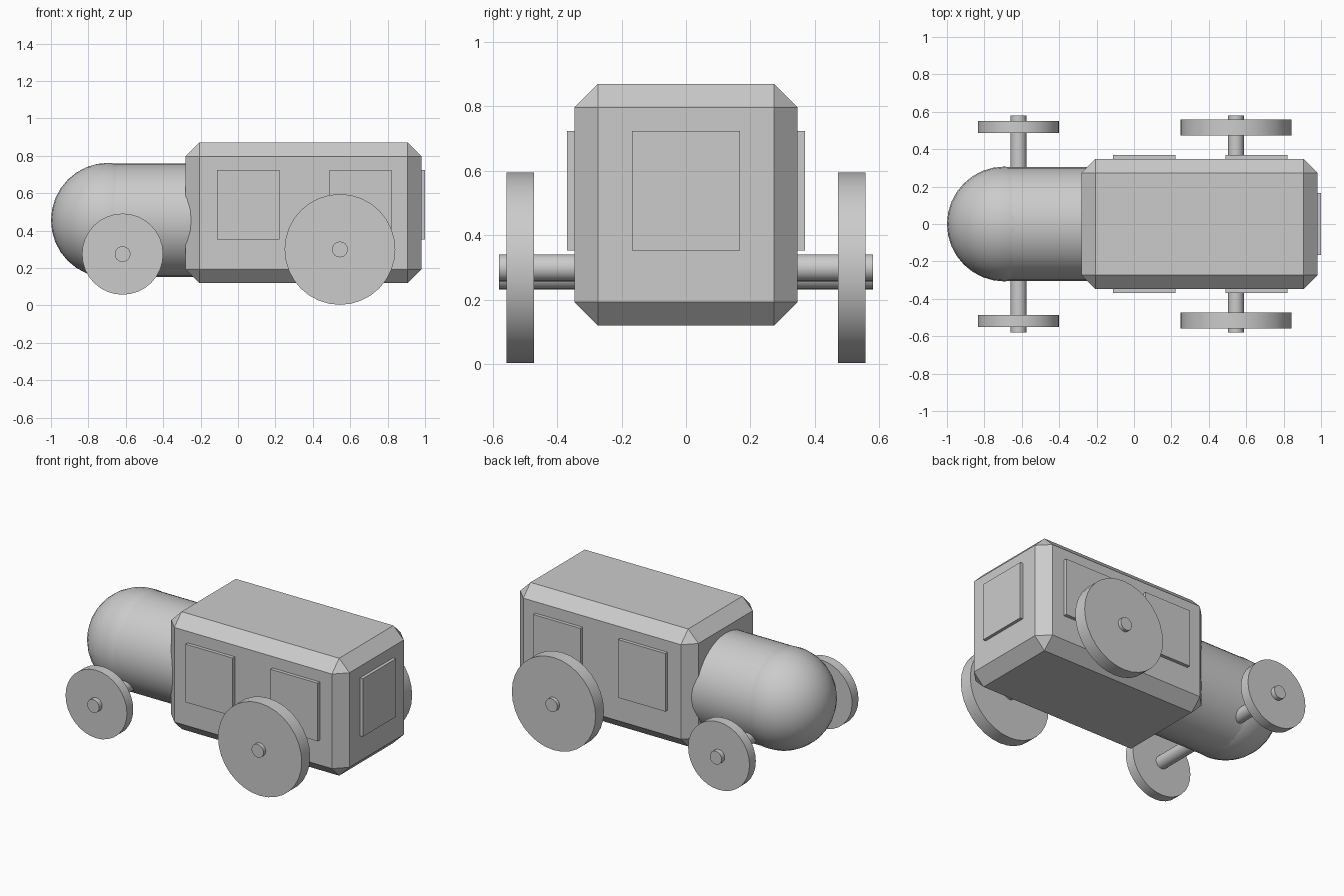
import bpy, math
from mathutils import Vector

if "Cube" in bpy.data.objects:
    bpy.data.objects.remove(bpy.data.objects["Cube"])


def box(name, lo, hi, bevel=0.0):
    lo, hi = Vector(lo), Vector(hi)
    bpy.ops.mesh.primitive_cube_add(size=1, location=(lo + hi) / 2)
    ob = bpy.context.object
    ob.name = name
    ob.scale = hi - lo
    bpy.ops.object.transform_apply(location=False, rotation=False, scale=True)
    if bevel:
        m = ob.modifiers.new("chamfer", 'BEVEL')
        m.width, m.segments = bevel, 1
    return ob


def cylinder(name, center, radius, length, axis, sides):
    rot = (math.pi / 2, 0, 0) if axis == 'Y' else (0, math.pi / 2, 0)
    bpy.ops.mesh.primitive_cylinder_add(vertices=sides, radius=radius, depth=length,
                                        location=center, rotation=rot)
    ob = bpy.context.object
    ob.name = name
    bpy.ops.object.shade_smooth_by_angle(angle=math.radians(35))
    return ob


# Chamfered cabin
box("cabin", (-0.28, -0.347, 0.12), (0.98, 0.347, 0.87), 0.073)

# Round-nosed hood
cylinder("hood", (-0.445, 0, 0.455), 0.304, 0.49, 'X', 32)
bpy.ops.mesh.primitive_uv_sphere_add(segments=32, ring_count=16, radius=0.307,
                                     location=(-0.693, 0, 0.455))
bpy.context.object.name = "nose"
bpy.ops.object.shade_smooth_by_angle(angle=math.radians(35))

# Window panels on both sides and the rear
for label, s in (("near", -1), ("far", 1)):
    for i, x in enumerate((-0.112, 0.488)):
        y0, y1 = sorted((s * 0.33, s * 0.369))
        box(f"{label}_window_{i + 1}", (x, y0, 0.353), (x + 0.333, y1, 0.724))
box("rear_window", (0.96, -0.167, 0.353), (1.0, 0.167, 0.724))

# Axles with a pair of wheels each: x, z, wheel radius, wheel y, wheel thickness
for label, x, z, r, wy, t in (("front", -0.617, 0.274, 0.217, 0.518, 0.064),
                              ("rear", 0.545, 0.299, 0.296, 0.515, 0.085)):
    cylinder(f"{label}_axle", (x, 0, z), 0.042, 1.162, 'Y', 24)
    for side, s in (("near", -1), ("far", 1)):
        cylinder(f"{label}_{side}_wheel", (x, s * wy, z), r, t, 'Y', 32)
